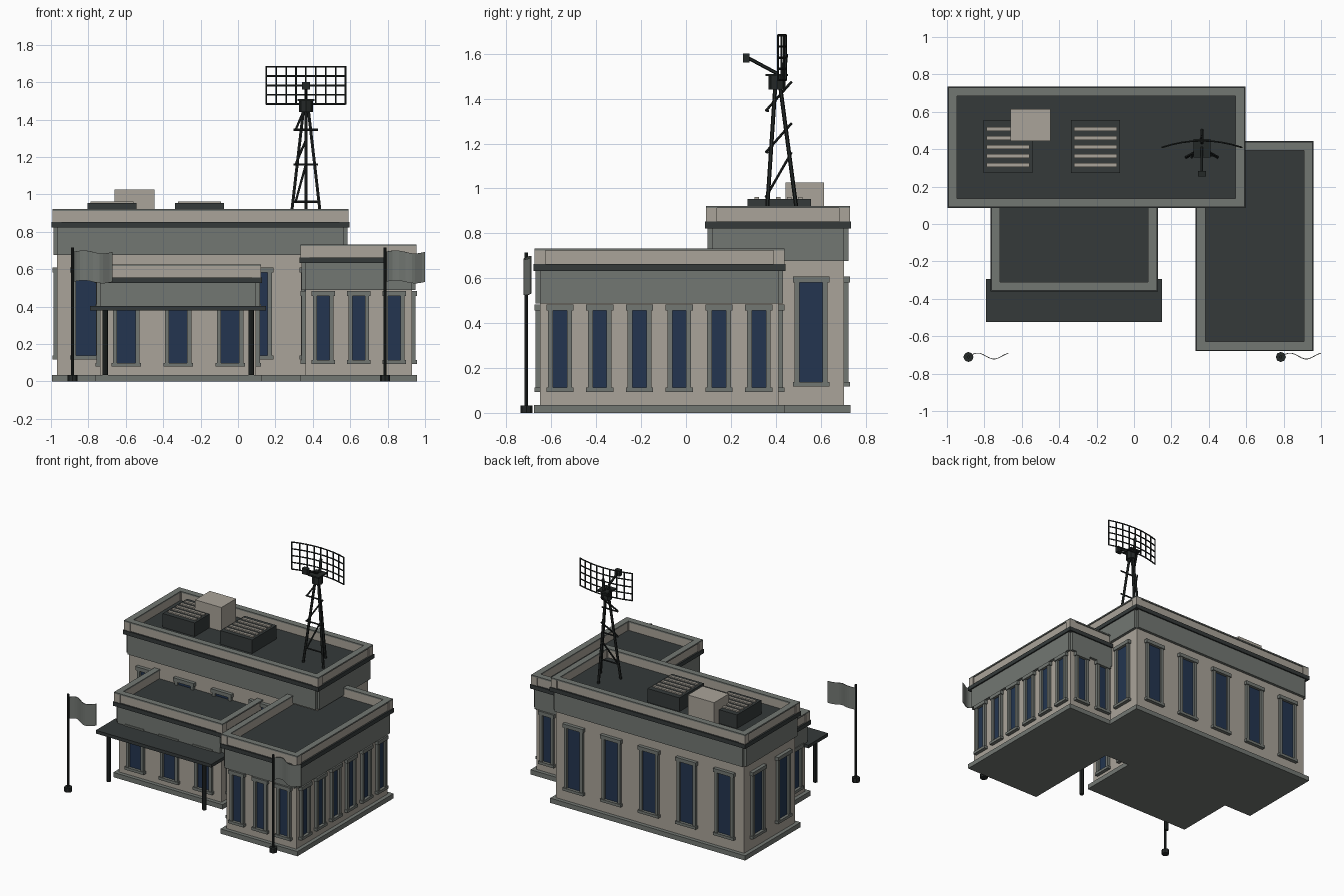
import bpy, bmesh, math
from mathutils import Vector, Matrix

if "Cube" in bpy.data.objects:
    bpy.data.objects.remove(bpy.data.objects["Cube"])


def mat(name, r, g, b):
    m = bpy.data.materials.new(name)
    m.diffuse_color = (r, g, b, 1)
    m.use_nodes = True
    m.node_tree.nodes["Principled BSDF"].inputs["Base Color"].default_value = m.diffuse_color
    return m


STONE = mat("light_stone", 0.40, 0.37, 0.32)
TRIM = mat("grey_trim", 0.17, 0.185, 0.17)
ROOF = mat("dark_roof", 0.035, 0.042, 0.042)
GLASS = mat("blue_glass", 0.017, 0.036, 0.08)
METAL = mat("dark_metal", 0.017, 0.021, 0.02)


class Part:
    """Collects primitives into one named, single-colour object."""

    def __init__(self, name, material):
        self.name, self.material, self.bm = name, material, bmesh.new()

    def box(self, x0, x1, y0, y1, z0, z1):
        m = Matrix.Translation(((x0 + x1) / 2, (y0 + y1) / 2, (z0 + z1) / 2))
        m = m @ Matrix.Diagonal((x1 - x0, y1 - y0, z1 - z0, 1))
        bmesh.ops.create_cube(self.bm, size=1, matrix=m)

    def rod(self, a, b, r, sides=6):
        a, b = Vector(a), Vector(b)
        d = b - a
        m = Matrix.Translation((a + b) / 2) @ d.to_track_quat('Z', 'Y').to_matrix().to_4x4()
        bmesh.ops.create_cone(self.bm, cap_ends=True, segments=sides,
                              radius1=r, radius2=r, depth=d.length, matrix=m)

    def done(self):
        me = bpy.data.meshes.new(self.name)
        self.bm.to_mesh(me)
        self.bm.free()
        me.materials.append(self.material)
        ob = bpy.data.objects.new(self.name, me)
        bpy.context.collection.objects.link(ob)
        return ob


def block(name, x0, x1, y0, y1, H, nx, ny):
    """A flat-roofed block with plinth, frieze, roof slab, parapet and windows."""
    walls, base = Part(name + "_walls", STONE), Part(name + "_plinth", TRIM)
    roof, frieze = Part(name + "_roof_slab", ROOF), Part(name + "_frieze", TRIM)
    para, cap = Part(name + "_parapet", STONE), Part(name + "_coping", TRIM)
    frames, glass = Part(name + "_window_frames", TRIM), Part(name + "_glass", GLASS)
    rz = H - 0.07

    walls.box(x0, x1, y0, y1, 0.01, rz - 0.01)
    base.box(x0 - .028, x1 + .028, y0 - .028, y1 + .028, 0, 0.035)
    roof.box(x0 - .03, x1 + .03, y0 - .03, y1 + .03, rz - .03, rz)

    # frieze, parapet and coping, ring of slabs
    def ring(p, out, t, z0, z1):
        a0, a1, b0, b1 = x0 - out, x1 + out, y0 - out, y1 + out
        p.box(a0, a1, b0, b0 + t, z0, z1)
        p.box(a0, a1, b1 - t, b1, z0, z1)
        p.box(a0, a0 + t, b0 + t, b1 - t, z0, z1)
        p.box(a1 - t, a1, b0 + t, b1 - t, z0, z1)

    for s in (0, 1):
        yf = (y0 - .02, y0) if s == 0 else (y1, y1 + .02)
        xf = (x0 - .02, x0) if s == 0 else (x1, x1 + .02)
        frieze.box(x0, x1, *yf, H - .245, rz - .03)
        frieze.box(*xf, y0, y1, H - .245, rz - .03)
    ring(para, .018, .034, rz, H - .01)
    ring(cap, .025, .046, H - .01, H)
    for cx in (x0 - .025, x1 - .023):
        for cy in (y0 - .025, y1 - .023):
            para.box(cx, cx + .048, cy, cy + .048, rz, H - .01)

    # windows evenly spaced in bays along each wall
    zs, zt = 0.127 * H, 0.66 * H

    def window(side, u, bay):
        def put(p, du0, du1, d0, d1, z0, z1):
            if side == 'front':
                p.box(u + du0, u + du1, y0 - d1, y0 - d0, z0, z1)
            elif side == 'back':
                p.box(u + du0, u + du1, y1 + d0, y1 + d1, z0, z1)
            elif side == 'left':
                p.box(x0 - d1, x0 - d0, u + du0, u + du1, z0, z1)
            else:
                p.box(x1 + d0, x1 + d1, u + du0, u + du1, z0, z1)
        g = bay * 0.175
        put(glass, -g, g, -.002, .005, zs + .018, zt - .025)
        put(frames, -g - .022, -g, 0, .02, zs + .018, zt - .025)
        put(frames, g, g + .022, 0, .02, zs + .018, zt - .025)
        put(frames, -g - .03, g + .03, 0, .026, zs, zs + .02)
        put(frames, -g - .03, g + .03, 0, .026, zt - .027, zt)

    for i in range(nx):
        b = (x1 - x0) / nx
        window('front', x0 + b * (i + .5), b)
        window('back', x0 + b * (i + .5), b)
    for i in range(ny):
        b = (y1 - y0) / ny
        window('left', y0 + b * (i + .5), b)
        window('right', y0 + b * (i + .5), b)
    for p in (walls, base, roof, frieze, para, cap, frames, glass):
        p.done()


block("main", -0.967, 0.565, 0.115, 0.705, 0.922, 5, 2)
block("right_wing", 0.36, 0.93, -0.65, 0.413, 0.733, 3, 6)
block("entrance", -0.737, 0.097, -0.33, 0.14, 0.626, 3, 2)

# entrance canopy on two posts
p = Part("canopy_roof", ROOF)
p.box(-0.79, 0.15, -0.525, -0.295, 0.378, 0.402)
p.done()
p = Part("canopy_posts", METAL)
for x in (-0.71, 0.07):
    p.rod((x, -0.49, 0.035), (x, -0.49, 0.38), 0.015, 8)
p.done()

# rooftop equipment
vents, slats = Part("roof_vents", ROOF), Part("vent_slats", STONE)
for x in (-0.674, -0.206):
    vents.box(x - .13, x + .13, 0.273, 0.556, 0.85, 0.953)
    for i in range(5):
        y = 0.316 + i * 0.048
        slats.box(x - .115, x + .115, y - .01, y + .01, 0.95, 0.962)
vents.done()
slats.done()
p = Part("roof_box", STONE)
p.box(-0.66, -0.446, 0.444, 0.615, 0.85, 1.027)
p.done()

# radar mast: three legs with braces
cx, cy = 0.363, 0.405
p = Part("radar_mast", METAL)
for k in range(3):
    a = math.radians(90 + 120 * k)
    c, s = math.cos(a), math.sin(a)
    p.rod((cx + .095 * c, cy + .095 * s, 0.85), (cx + .014 * c, cy + .014 * s, 1.46), 0.009)
for z, w, rise in ((0.96, .07, .2), (1.16, .065, .13), (1.345, .065, .13)):
    p.rod((cx - w, cy - .04, z), (cx + w, cy - .04, z), .006)
    p.rod((cx - .055, cy - .05, z), (cx, cy + .065, z + rise), .006)
p.rod((cx, cy, 1.44), (cx, cy, 1.5), 0.038, 8)
p.box(cx - .045, cx + .045, cy - .05, cy + .05, 1.5, 1.51)
p.rod((cx, cy + .03, 1.5), (cx, cy + .04, 1.6), .01)
p.done()

# curved lattice reflector
p = Part("radar_reflector", METAL)
pts = []
for i in range(9):
    t = i / 4 - 1
    pts.append((cx + .212 * t, 0.445 - .035 * t * t))
for x, y in pts:
    p.rod((x, y, 1.48), (x, y, 1.685), .005)
for j in range(5):
    z = 1.483 + j * .0498
    for a, b in zip(pts, pts[1:]):
        p.rod((*a, z), (*b, z), .005)
p.done()

# feed horn on its arm
p = Part("radar_feed", METAL)
p.rod((cx, 0.41, 1.51), (cx, 0.27, 1.585), .008)
p.box(cx - .021, cx + .021, 0.253, 0.284, 1.56, 1.602)
p.done()

# flagpoles and waving flags
poles, flags = Part("flagpoles", METAL), Part("flags", TRIM)
for x in (-0.885, 0.785):
    poles.rod((x, -.711, 0), (x, -.711, .033), .027, 8)
    poles.rod((x, -.711, .03), (x, -.711, .715), .008, 8)
    prev = None
    for i in range(13):
        t = i / 12
        fx, fy = x + .005 + .21 * t, -.708 + .016 * math.sin(t * 2 * math.pi * 1.2)
        dz = .008 * math.sin(t * 2 * math.pi)
        cur = [flags.bm.verts.new((fx, fy, z + dz)) for z in (.532, .692)]
        if prev:
            flags.bm.faces.new((prev[0], cur[0], cur[1], prev[1]))
        prev = cur
poles.done()
mod = flags.done().modifiers.new("thickness", 'SOLIDIFY')
mod.thickness = 0.004
